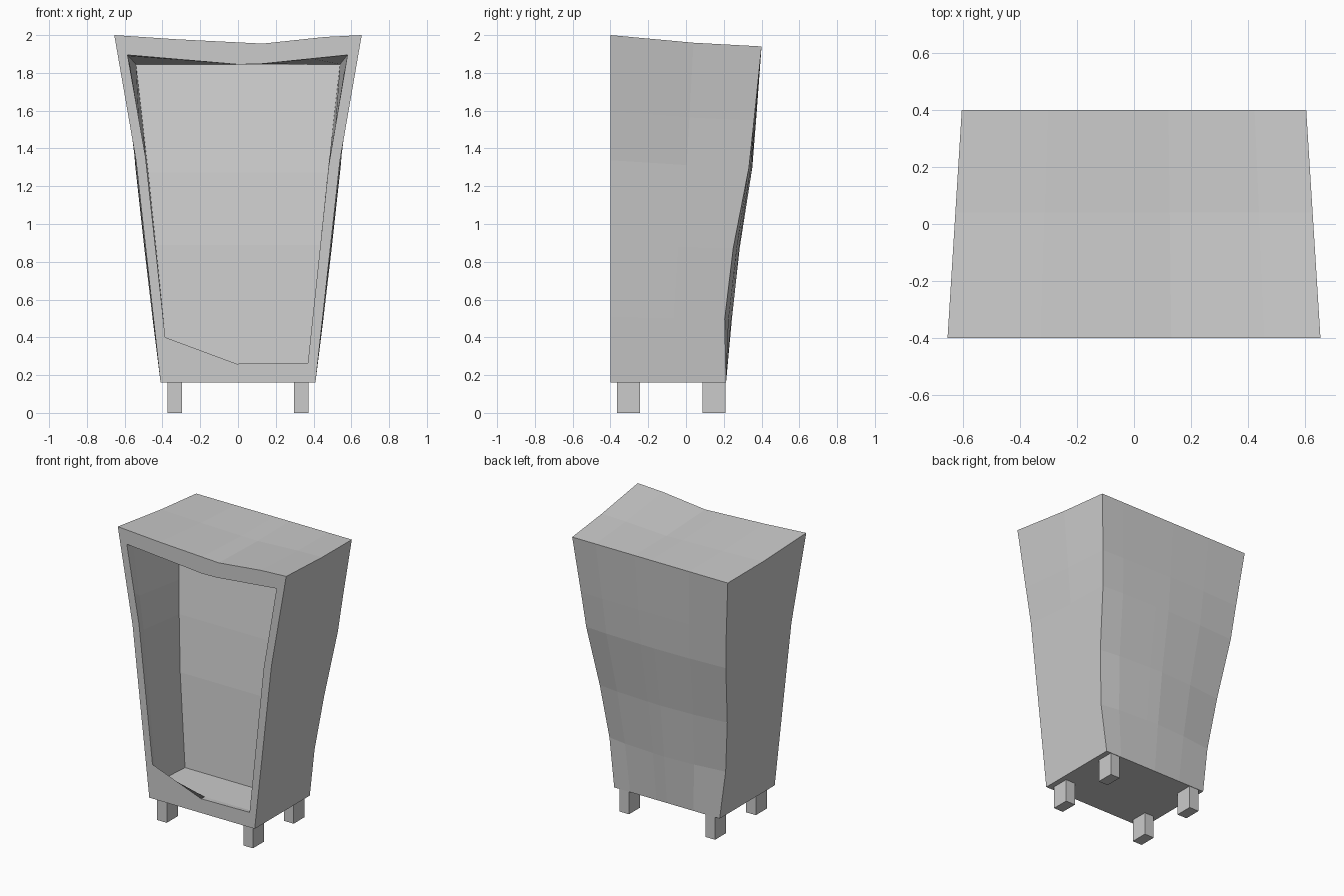
import bpy, bmesh
from mathutils import Vector

if "Cube" in bpy.data.objects:
    bpy.data.objects.remove(bpy.data.objects["Cube"])


def interp(t, pts):
    for (a, p), (b, q) in zip(pts, pts[1:]):
        if t <= b:
            return p + (q - p) * (t - a) / (b - a)
    return pts[-1][1]


US = [0, 0.25, 0.5, 0.6, 0.85, 1]       # across
VS = [0, 0.19, 0.4, 0.64, 0.78, 1]      # upwards
WS = [0, 0.55, 1]                       # front to back
LIP = [0, 0.12, 1]                      # front to back inside the recess


def outer(u, w, v):
    """Warped outer shell of the cabinet."""
    front_x = interp(v, [(0, .41), (.64, .54), (1, .655)])
    back_x = interp(v, [(0, .41), (.19, .452), (.4, .496), (.64, .543), (.78, .565), (1, .605)])
    x = (2 * u - 1) * (front_x + (back_x - front_x) * w)
    back_y = interp(v, [(0, .212), (.19, .205), (.4, .25), (.64, .333), (.78, .36), (1, .4)])
    bulge = interp(v, [(0, 0), (.19, .038), (.4, .034), (.64, .018), (1, 0)])
    back_y += bulge * (1 - abs(2 * u - 1)) ** 0.5
    front_top = interp(u, [(0, 2), (.25, 1.978), (.6, 1.955), (.85, 1.99), (1, 2)])
    top = front_top + (1.94 - front_top) * w - .03 * w * (1 - w)
    return Vector((x, -.4 + (back_y + .4) * w, .16 + (top - .16) * v))


def inner(u, w, v):
    """Walls of the open recess."""
    lf = interp(v, [(0, -.385), (.64, -.49), (1, -.585)])
    rf = interp(v, [(0, .37), (.64, .48), (1, .58)])
    half = interp(v, [(0, .37), (.64, .475), (1, .54)])
    left, right = lf + (-half - lf) * w, rf + (half - rf) * w
    back_y = interp(v, [(0, -.06), (.4, -.02), (.64, .025), (1, .11)])
    lip = interp(u, [(0, .4), (.5, .26), (1, .265)])
    low = interp(w, [(0, lip), (.12, .257), (1, .252)])
    top_f = interp(u, [(0, 1.895), (.5, 1.845), (.6, 1.847), (1, 1.895)])
    top = top_f + (1.845 - top_f) * w
    return Vector((left + (right - left) * u, -.4 + (back_y + .4) * w, low + (top - low) * v))


def quad(bm, pts):
    bm.faces.new([bm.verts.new(p) for p in pts])


def sheet(bm, fn, aa, bb):
    for a0, a1 in zip(aa, aa[1:]):
        for b0, b1 in zip(bb, bb[1:]):
            quad(bm, [fn(a0, b0), fn(a1, b0), fn(a1, b1), fn(a0, b1)])


def finish(bm, name):
    bmesh.ops.remove_doubles(bm, verts=bm.verts, dist=1e-4)
    bmesh.ops.recalc_face_normals(bm, faces=bm.faces)
    mesh = bpy.data.meshes.new(name)
    bm.to_mesh(mesh)
    bm.free()
    bpy.context.collection.objects.link(bpy.data.objects.new(name, mesh))


# Cabinet body: five shell sides, five recess sides and the front frame
bm = bmesh.new()
for fn, ws in ((outer, WS), (inner, LIP)):
    sheet(bm, lambda u, v: fn(u, 1, v), US, VS)
    for end in (0, 1):
        sheet(bm, lambda u, w: fn(u, w, end), US, ws)
        sheet(bm, lambda w, v: fn(end, w, v), ws, VS)
for end in (0, 1):
    for u0, u1 in zip(US, US[1:]):
        quad(bm, [outer(u0, 0, end), outer(u1, 0, end), inner(u1, 0, end), inner(u0, 0, end)])
    for v0, v1 in zip(VS, VS[1:]):
        quad(bm, [outer(end, 0, v0), outer(end, 0, v1), inner(end, 0, v1), inner(end, 0, v0)])
finish(bm, "cabinet_body")

# Four short block legs
for side, sx in (("left", -1), ("right", 1)):
    for place, y in (("front", -.305), ("back", .148)):
        bm = bmesh.new()
        bmesh.ops.create_cube(bm, size=1)
        for v in bm.verts:
            v.co = Vector((v.co.x * .075 + sx * .335, v.co.y * .122 + y, (v.co.z + .5) * .165))
        finish(bm, f"{place}_{side}_leg")
